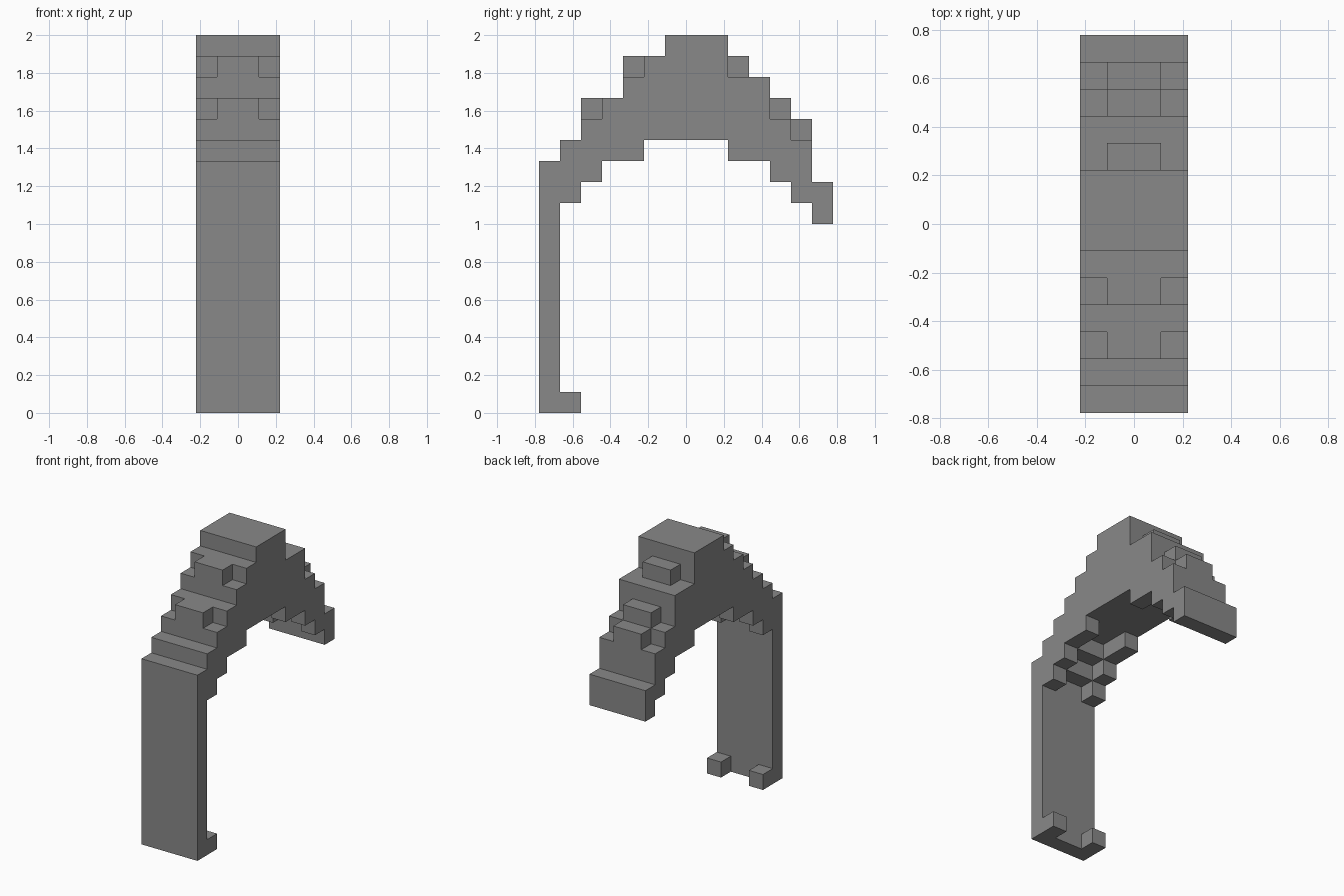
import bpy
import bmesh
from mathutils import Vector

if "Cube" in bpy.data.objects:
    bpy.data.objects.remove(bpy.data.objects["Cube"], do_unlink=True)

UNIT = 1 / 9          # block size
HALF = 2              # half width in blocks

grey = bpy.data.materials.new("stone_grey")
grey.use_nodes = True
colour = (0.25, 0.25, 0.25, 1)
grey.diffuse_color = colour
grey.node_tree.nodes["Principled BSDF"].inputs["Base Color"].default_value = colour


def blocks(y, low, high, rails=True, centre=True):
    """Cells of one row across the width: outer rails and/or centre columns."""
    cells = set()
    for x in range(-HALF, HALF):
        is_rail = x in (-HALF, HALF - 1)
        if (is_rail and rails) or (not is_rail and centre):
            cells |= {(x, y, z) for z in range(low, high)}
    return cells


parts = {}

# Tall front leg and its two small feet
parts["front_leg"] = blocks(-7, 0, 12)
parts["feet"] = blocks(-6, 0, 1, centre=False)

# Stepped arch: row, bottom and top of the solid full-width body
arch = set()
for y, low, high in [(-6, 11, 13), (-5, 12, 14), (-4, 13, 15), (-3, 13, 16),
                     (-2, 13, 17), (-1, 13, 18), (0, 13, 18), (1, 13, 18),
                     (2, 13, 16), (3, 13, 16), (4, 12, 14), (5, 11, 13)]:
    arch |= blocks(y, low, high)
parts["arch"] = arch

# Raised studs along the centre of the arch
studs = set()
for y, z in [(-5, 14), (-3, 16), (2, 16), (4, 14), (5, 13)]:
    studs |= blocks(y, z, z + 1, rails=False)
parts["top_studs"] = studs

# Blocks hanging under both edges of the arch
rails = set()
for y, z in [(-6, 10), (-5, 11), (-4, 12), (-3, 12), (2, 12), (3, 12), (4, 11), (5, 10)]:
    rails |= blocks(y, z, z + 1, centre=False)
parts["under_rails"] = rails

# Lip at the back end
parts["rear_lip"] = blocks(6, 9, 11)

solid = set().union(*parts.values())


def build(name, cells):
    """Skin a part with its exposed block sides, merged into flat faces."""
    bm = bmesh.new()
    for cell in cells:
        middle = Vector(cell) + Vector((0.5, 0.5, 0.5))
        for axis in range(3):
            for sign in (-1, 1):
                n = Vector((0, 0, 0))
                n[axis] = sign
                if tuple(int(a + b) for a, b in zip(cell, n)) in solid:
                    continue
                u = Vector((0, 0, 0))
                u[(axis + 1) % 3] = 0.5
                v = n.cross(u)
                c = middle + n / 2
                corners = [c - u - v, c + u - v, c + u + v, c - u + v]
                bm.faces.new([bm.verts.new(p * UNIT) for p in corners])
    bmesh.ops.remove_doubles(bm, verts=bm.verts, dist=0.001)
    bmesh.ops.dissolve_limit(bm, angle_limit=0.01, verts=bm.verts, edges=bm.edges)
    mesh = bpy.data.meshes.new(name)
    bm.to_mesh(mesh)
    bm.free()
    mesh.materials.append(grey)
    bpy.context.collection.objects.link(bpy.data.objects.new(name, mesh))


for part_name, part_cells in parts.items():
    build(part_name, part_cells)
